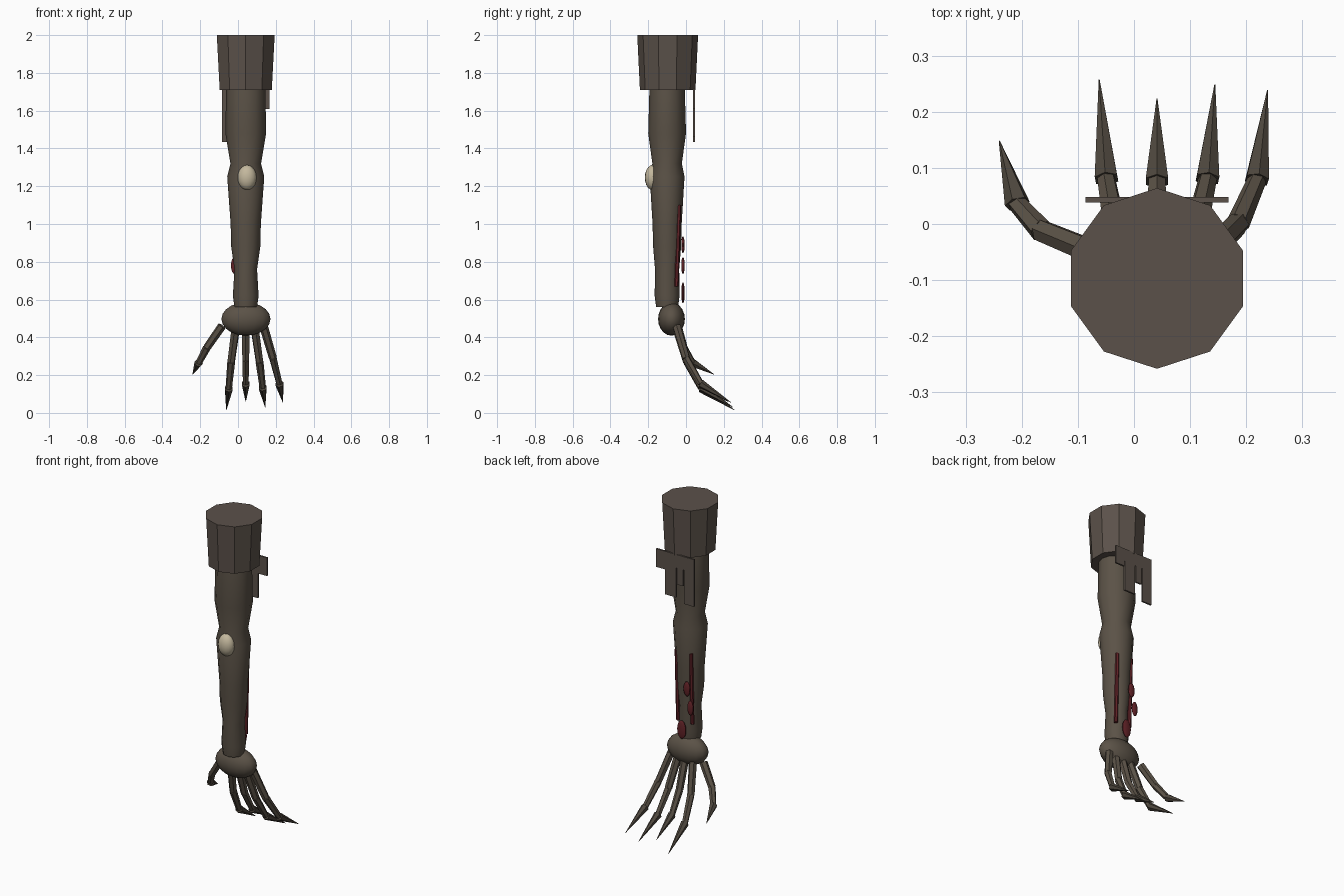
import bpy, bmesh, math
from mathutils import Vector

cube = bpy.data.objects.get("Cube")
if cube:
    bpy.data.objects.remove(cube, do_unlink=True)


def material(name, rgb):
    m = bpy.data.materials.new(name)
    m.use_nodes = True
    m.diffuse_color = (*rgb, 1)
    bsdf = next(n for n in m.node_tree.nodes if n.type == 'BSDF_PRINCIPLED')
    bsdf.inputs["Base Color"].default_value = (*rgb, 1)
    return m


SKIN = material("rotten skin", (0.105, 0.085, 0.063))
CLOTH = material("dirty cloth", (0.105, 0.083, 0.068))
CLAW = material("dark claw", (0.075, 0.062, 0.047))
BONE = material("bone", (0.55, 0.48, 0.34))
FLESH = material("raw flesh", (0.12, 0.016, 0.02))


def finish(name, bm, mat, smooth=None):
    bmesh.ops.recalc_face_normals(bm, faces=bm.faces)
    mesh = bpy.data.meshes.new(name)
    bm.to_mesh(mesh)
    bm.free()
    mesh.materials.append(mat)
    ob = bpy.data.objects.new(name, mesh)
    bpy.context.collection.objects.link(ob)
    if smooth:
        bpy.ops.object.select_all(action='DESELECT')
        ob.select_set(True)
        bpy.context.view_layer.objects.active = ob
        bpy.ops.object.shade_smooth_by_angle(angle=math.radians(smooth))
    return ob


def loft(name, rings, sides, mat, axis=Vector((0, 0, 1)), smooth=None):
    """Skin rings of (centre, radius x, radius y) that lie across an axis."""
    bm = bmesh.new()
    turn = Vector((0, 0, 1)).rotation_difference(axis)
    loops = []
    for centre, rx, ry in rings:
        loop = []
        for i in range(sides):
            a = math.tau * i / sides + math.pi / 2
            p = turn @ Vector((rx * math.cos(a), ry * math.sin(a), 0))
            loop.append(bm.verts.new(Vector(centre) + p))
        loops.append(loop)
    for a, b in zip(loops, loops[1:]):
        for i in range(sides):
            j = (i + 1) % sides
            bm.faces.new((a[i], a[j], b[j], b[i]))
    bm.faces.new(loops[0])
    bm.faces.new(loops[-1])
    return finish(name, bm, mat, smooth)


def rod(name, p, q, r1, r2, mat, sides=6):
    p, q = Vector(p), Vector(q)
    return loft(name, [(p, r1, r1), (q, r2, r2)], sides, mat, (q - p).normalized())


def ellipsoid(name, centre, radii, mat, u=16, v=10):
    bm = bmesh.new()
    bmesh.ops.create_uvsphere(bm, u_segments=u, v_segments=v, radius=1)
    bmesh.ops.scale(bm, vec=radii, verts=bm.verts)
    bmesh.ops.translate(bm, vec=centre, verts=bm.verts)
    return finish(name, bm, mat, 60)


def box(name, low, high, mat):
    bm = bmesh.new()
    bmesh.ops.create_cube(bm, size=1)
    low, high = Vector(low), Vector(high)
    bmesh.ops.scale(bm, vec=high - low, verts=bm.verts)
    bmesh.ops.translate(bm, vec=(low + high) / 2, verts=bm.verts)
    return finish(name, bm, mat)


# Sleeve stub and the limb below it
CX, CY = 0.041, -0.097
loft("sleeve", [((CX, CY, 1.71), 0.145, 0.147), ((CX, CY, 2), 0.161, 0.161)], 10, CLOTH)
profile = [(0.56, 0.06, 0.058), (0.62, 0.068, 0.066), (0.76, 0.06, 0.064),
           (0.88, 0.077, 0.074), (1.0, 0.08, 0.077), (1.25, 0.098, 0.092),
           (1.32, 0.081, 0.078), (1.48, 0.108, 0.1), (1.7, 0.104, 0.094),
           (1.75, 0.1, 0.092)]
loft("arm", [((CX, CY - 0.003, z), rx, ry) for z, rx, ry in profile], 12, SKIN, smooth=40)
ellipsoid("elbow_bone", (0.048, -0.178, 1.246), (0.05, 0.04, 0.066), BONE)
ellipsoid("palm", (0.042, -0.077, 0.497), (0.13, 0.071, 0.088), SKIN)

# Torn cloth hanging behind the limb: right edge, left edge, lower end
strips = [(0.108, 0.168, 1.61), (0.032, 0.106, 1.46), (-0.014, 0.026, 1.54), (-0.086, -0.02, 1.435)]
for n, (x1, x2, z) in enumerate(strips):
    box(f"torn_strip_{n + 1}", (x1, 0.038, z), (x2, 0.048, 1.72), CLOTH)
box("torn_band", (-0.086, 0.038, 1.64), (0.168, 0.048, 1.72), CLOTH)

# Exposed tendons and clots
for side, x in (("left", 0.088), ("right", -0.008)):
    rod(f"{side}_tendon", (x, -0.05, 0.67), (x, -0.036, 1.1), 0.011, 0.011, FLESH)
clots = [(0.005, 0.89, 0.022, 0.045), (-0.018, 0.78, 0.02, 0.045), (0.04, 0.635, 0.03, 0.056)]
for n, (x, z, rx, rz) in enumerate(clots):
    ellipsoid(f"clot_{n + 1}", (x, -0.016, z), (rx, 0.009, rz), FLESH, 10, 8)

# Digits: root, knuckle, claw root and claw tip
digits = {
    "thumb": [(-0.085, -0.045, 0.46), (-0.165, -0.012, 0.345), (-0.208, 0.036, 0.265), (-0.24, 0.148, 0.204)],
    "index": [(-0.012, -0.05, 0.45), (-0.036, 0.005, 0.27), (-0.049, 0.08, 0.13), (-0.062, 0.257, 0.015)],
    "middle": [(0.041, -0.05, 0.45), (0.041, 0.003, 0.28), (0.041, 0.076, 0.155), (0.041, 0.223, 0.06)],
    "ring": [(0.088, -0.05, 0.45), (0.114, 0.005, 0.27), (0.131, 0.08, 0.135), (0.144, 0.248, 0.03)],
    "little": [(0.135, -0.05, 0.46), (0.185, 0.0, 0.29), (0.219, 0.078, 0.155), (0.238, 0.238, 0.055)],
}
for name, (root, knuckle, nail, tip) in digits.items():
    rod(f"{name}_lower", root, knuckle, 0.023, 0.021, SKIN)
    rod(f"{name}_upper", knuckle, nail, 0.021, 0.017, SKIN)
    rod(f"{name}_claw", nail, tip, 0.023, 0.001, CLAW)
